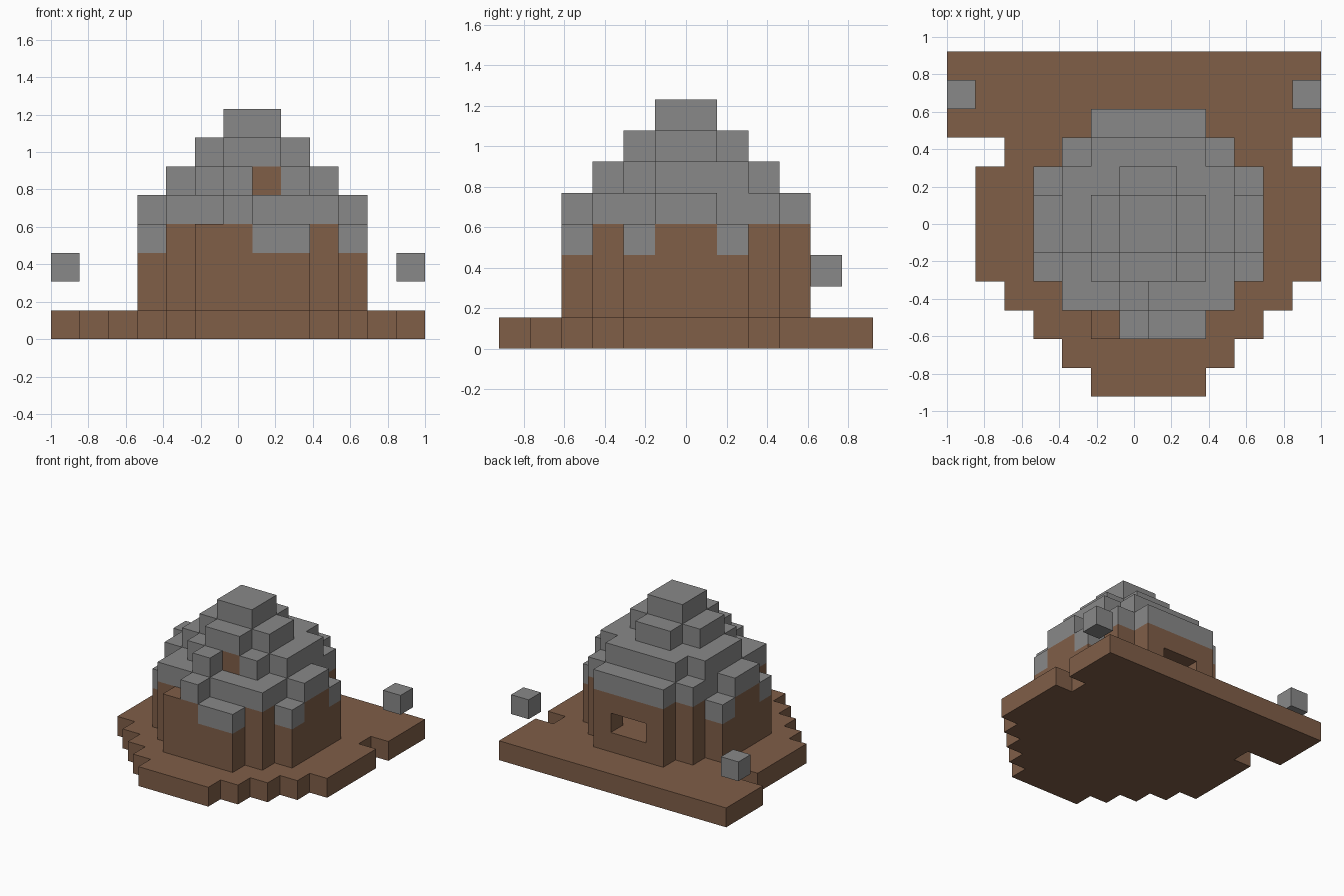
import bpy
import bmesh
from mathutils import Vector

cube = bpy.data.objects.get("Cube")
if cube:
    bpy.data.objects.remove(cube, do_unlink=True)

U = 2 / 13                      # block size
COLS, ROWS = 13, 12


def material(name, rgb):
    m = bpy.data.materials.new(name)
    m.use_nodes = True
    m.diffuse_color = (*rgb, 1)
    m.node_tree.nodes["Principled BSDF"].inputs["Base Color"].default_value = (*rgb, 1)
    return m


earth = material("earth brown", (0.215, 0.112, 0.064))
stone = material("stone grey", (0.25, 0.25, 0.25))

cells = {}                      # block position -> part name


def fill(part, xs, ys, zs):
    """Fill inclusive block ranges; part None carves them away."""
    for x in range(xs[0], xs[1] + 1):
        for y in range(ys[0], ys[1] + 1):
            for z in range(zs[0], zs[1] + 1):
                if part:
                    cells[x, y, z] = part
                else:
                    cells.pop((x, y, z), None)


def stepped(part, steps, zs):
    """Layer centred on the hut; each step is (half width, half depth)."""
    for w, d in steps:
        fill(part, (7 - w, 6 + w), (6 - d, 5 + d), zs)


# Ground slab: stepped round front and a broad rear strip
for inset, row in ((5, 0), (4, 1), (3, 2), (2, 3), (2, 8)):
    fill("ground_slab", (inset, 13 - inset), (row, row), (0, 0))
fill("ground_slab", (1, 12), (4, 7), (0, 0))
fill("ground_slab", (0, 12), (9, 11), (0, 0))

# Hut walls with a rounded plan
stepped("hut_walls", ((2, 4), (3, 3), (4, 2)), (1, 3))

# Stone roof layers
stepped("stone_roof", ((2, 3), (3, 3), (4, 1)), (4, 4))
fill("stone_roof", (5, 8), (9, 9), (4, 4))
stepped("stone_roof", ((2, 2), (3, 1)), (5, 5))
fill("stone_roof", (4, 9), (7, 7), (5, 5))
fill("stone_roof", (5, 8), (8, 8), (5, 5))
stepped("stone_roof", ((1, 2), (2, 1)), (6, 6))
stepped("stone_roof", ((1, 1),), (7, 7))

# Stone drips hanging over the side walls and the front
for x in (3, 10):
    for y in (4, 7):
        fill("stone_roof", (x, x), (y, y), (3, 3))
fill("stone_roof", (7, 8), (2, 2), (3, 3))
fill("stone_roof", (6, 6), (2, 2), (4, 4))

# Front crest block with an exposed earth block beside it
fill("stone_roof", (6, 6), (3, 3), (5, 5))
fill("hut_walls", (7, 7), (4, 4), (5, 5))

# Low chamber and rear window
fill(None, (5, 8), (4, 8), (2, 2))
fill(None, (6, 7), (9, 9), (2, 2))

# Floating stones
fill("right_floating_stone", (0, 0), (10, 10), (2, 2))
fill("left_floating_stone", (12, 12), (10, 10), (2, 2))


def build(part, mat):
    """Skin the exposed block sides of one part and merge flat areas."""
    bm = bmesh.new()
    for cell, name in cells.items():
        if name != part:
            continue
        for axis in range(3):
            for side in (0, 1):
                near = list(cell)
                near[axis] += 2 * side - 1
                if tuple(near) in cells:
                    continue
                ring = []
                for a, b in ((0, 0), (1, 0), (1, 1), (0, 1)):
                    p = Vector(cell)
                    p[axis] += side
                    p[(axis + 1) % 3] += a
                    p[(axis + 2) % 3] += b
                    p -= Vector((COLS / 2, ROWS / 2, 0))
                    ring.append(bm.verts.new(p * U))
                bm.faces.new(ring if side else ring[::-1])
    bmesh.ops.remove_doubles(bm, verts=bm.verts[:], dist=U / 100)
    bmesh.ops.dissolve_limit(bm, angle_limit=0.01, verts=bm.verts[:], edges=bm.edges[:])
    mesh = bpy.data.meshes.new(part)
    bm.to_mesh(mesh)
    bm.free()
    mesh.materials.append(mat)
    bpy.context.collection.objects.link(bpy.data.objects.new(part, mesh))


for part in ("ground_slab", "hut_walls"):
    build(part, earth)
for part in ("stone_roof", "left_floating_stone", "right_floating_stone"):
    build(part, stone)
